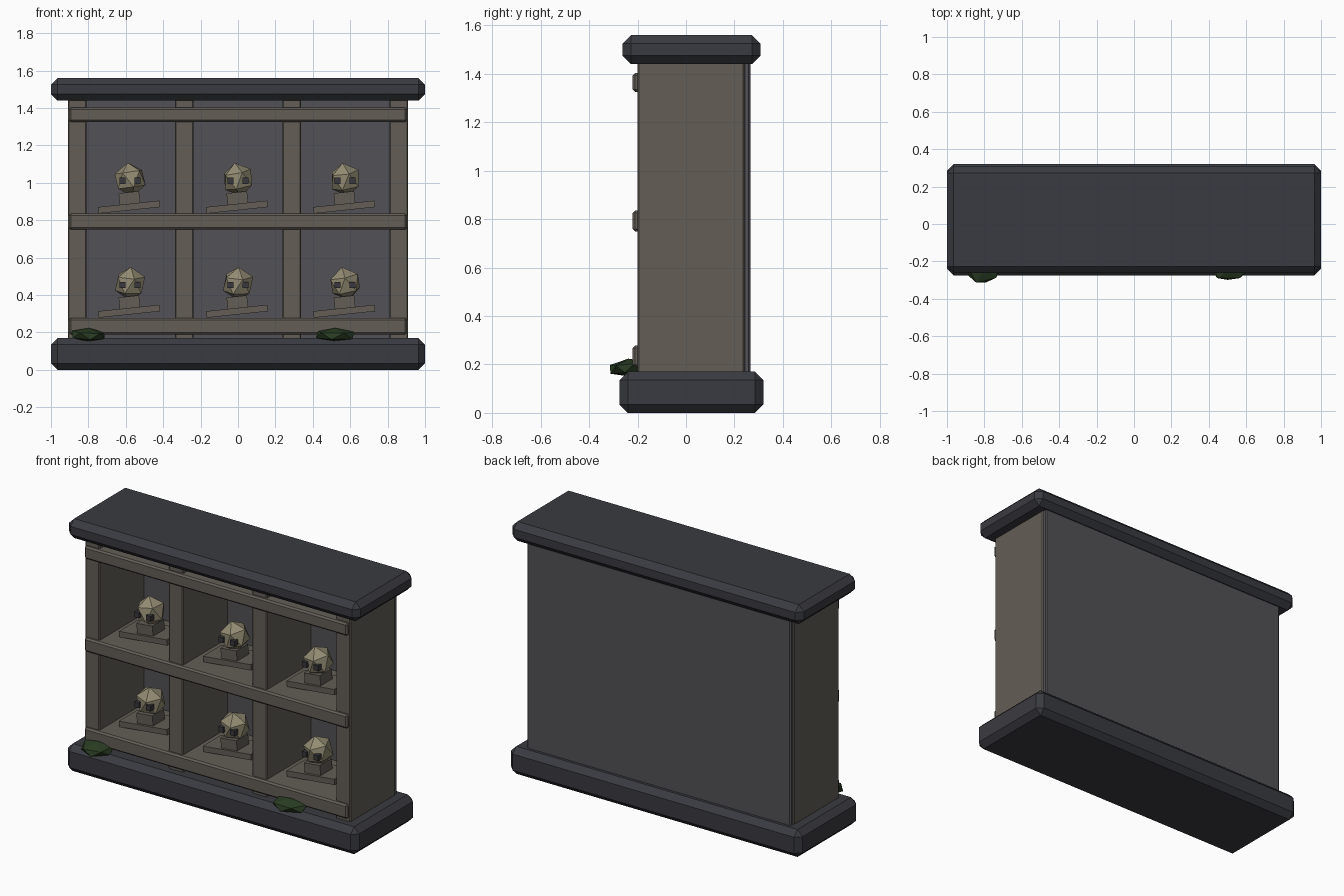
import bpy, random
from math import radians
from mathutils import Matrix, Vector

if "Cube" in bpy.data.objects:
    bpy.data.objects.remove(bpy.data.objects["Cube"])

random.seed(4)


def material(name, rgb):
    m = bpy.data.materials.new(name)
    m.diffuse_color = (*rgb, 1)
    m.use_nodes = True
    m.node_tree.nodes["Principled BSDF"].inputs["Base Color"].default_value = m.diffuse_color
    return m


SLATE = material("slate", (0.042, 0.043, 0.052))
STONE = material("stone", (0.125, 0.112, 0.093))
PANEL = material("panel", (0.085, 0.082, 0.092))
BONE = material("bone", (0.29, 0.26, 0.17))
DARK = material("dark", (0.04, 0.04, 0.048))
MOSS = material("moss", (0.022, 0.045, 0.016))


def box(name, x, y, z, mat, bevel=0.0):
    """Box from (min, max) pairs, with an optional one-step chamfer."""
    bpy.ops.mesh.primitive_cube_add(size=1)
    o = bpy.context.object
    o.name = name
    size = Vector([b - a for a, b in (x, y, z)])
    o.data.transform(Matrix.Diagonal((*size, 1)))
    o.location = [(a + b) / 2 for a, b in (x, y, z)]
    o.data.materials.append(mat)
    if bevel:
        mod = o.modifiers.new("chamfer", 'BEVEL')
        mod.width = bevel
        mod.segments = 1
    return o


def lump(name, loc, radii, rot, mat):
    """Low-poly 20-sided lump."""
    bpy.ops.mesh.primitive_ico_sphere_add(subdivisions=1, radius=1)
    o = bpy.context.object
    o.name = name
    o.location, o.scale, o.rotation_euler = loc, radii, rot
    o.data.materials.append(mat)
    return o


# plinth and cap slabs
box("plinth", (-1, 1), (-0.275, 0.32), (0, 0.17), SLATE, 0.035)
box("cap", (-1, 1), (-0.262, 0.308), (1.44, 1.56), SLATE, 0.035)

# back panel
box("back_panel", (-0.905, 0.905), (0.235, 0.267), (0.16, 1.45), PANEL, 0.008)

# upright walls
for i, cx in enumerate((-0.86, -0.287, 0.287, 0.86)):
    box(f"upright_{i}", (cx - 0.05, cx + 0.05), (-0.2, 0.242), (0.16, 1.45), STONE, 0.006)

# shelves, with front edges standing proud of the uprights
for i, (z0, z1) in enumerate(((0.19, 0.278), (0.75, 0.835), (1.325, 1.403))):
    box(f"shelf_{i}", (-0.903, 0.903), (-0.22, 0.24), (z0, z1), STONE, 0.01)

# skull on a tilted slab in each niche
TILT = radians(6)
for row, floor in enumerate((0.278, 0.835)):
    for col, cx in enumerate((-0.577, 0.0, 0.573)):
        tag = f"{row}_{col}"
        slab = box(f"bone_slab_{tag}", (cx - 0.17, cx + 0.16), (-0.10, 0.08),
                   (floor + 0.018, floor + 0.053), STONE)
        jaw = box(f"jaw_{tag}", (cx - 0.058, cx + 0.052), (-0.085, 0.03),
                  (floor + 0.04, floor + 0.115), STONE)
        slab.rotation_euler.y = jaw.rotation_euler.y = -TILT
        rot = [random.uniform(-0.25, 0.25), random.uniform(-0.2, 0.2), random.uniform(0, 6.28)]
        lump(f"skull_{tag}", (cx, -0.03, floor + 0.183), (0.088, 0.088, 0.091), rot, BONE)
        for side in (-1, 1):
            ex = cx + side * 0.04
            box(f"eye_{tag}_{'left' if side < 0 else 'right'}", (ex - 0.016, ex + 0.016),
                (-0.113, -0.08), (floor + 0.16, floor + 0.193), DARK)

# moss clumps on the plinth
lump("moss_left", (-0.80, -0.235, 0.187), (0.105, 0.088, 0.037), (0.12, 0, 0.5), MOSS)
lump("moss_right", (0.52, -0.232, 0.187), (0.118, 0.075, 0.037), (0.12, 0, 0.2), MOSS)
